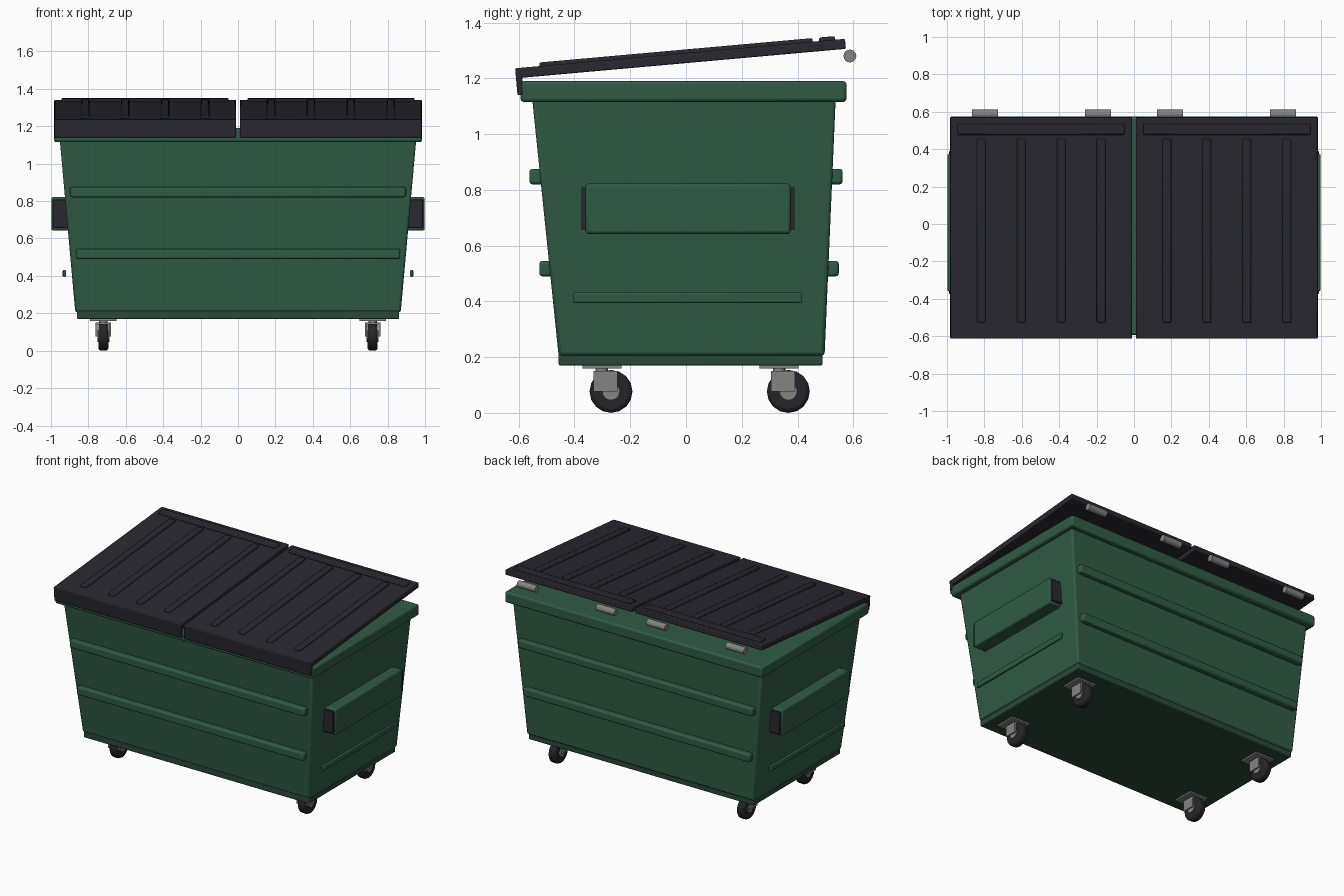
import bpy, bmesh, math
from mathutils import Matrix, Vector

if "Cube" in bpy.data.objects:
    bpy.data.objects.remove(bpy.data.objects["Cube"])


def material(name, rgb):
    m = bpy.data.materials.new(name)
    m.diffuse_color = (*rgb, 1)
    m.use_nodes = True
    m.node_tree.nodes["Principled BSDF"].inputs["Base Color"].default_value = m.diffuse_color
    return m


GREEN = material("bin green", (0.030, 0.105, 0.060))
BASE = material("dark green base", (0.024, 0.066, 0.042))
LID = material("lid charcoal", (0.021, 0.021, 0.029))
RUBBER = material("wheel rubber", (0.018, 0.018, 0.023))
STEEL = material("grey steel", (0.23, 0.23, 0.23))


def finish(name, bm, mat, bevel=0.0, segments=2, matrix=None):
    bmesh.ops.recalc_face_normals(bm, faces=bm.faces[:])
    me = bpy.data.meshes.new(name)
    bm.to_mesh(me)
    bm.free()
    me.materials.append(mat)
    ob = bpy.data.objects.new(name, me)
    bpy.context.collection.objects.link(ob)
    if matrix:
        ob.matrix_world = matrix
    if bevel:
        mod = ob.modifiers.new("bevel", 'BEVEL')
        mod.width, mod.segments = bevel, segments
        mod.limit_method = 'ANGLE'
    bpy.ops.object.select_all(action='DESELECT')
    ob.select_set(True)
    bpy.context.view_layer.objects.active = ob
    bpy.ops.object.shade_smooth_by_angle(angle=math.radians(35))
    return ob


def box(name, lo, hi, mat, bevel=0.0, matrix=None, top=None):
    """Box from corner lo to corner hi; top = (x0, x1, y0, y1) flares the upper face."""
    bm = bmesh.new()
    bmesh.ops.create_cube(bm, size=1)
    for v in bm.verts:
        up = v.co.z > 0
        v.co = Vector([h if c > 0 else l for c, l, h in zip(v.co, lo, hi)])
        if top and up:
            v.co.x = top[0] if v.co.x < 0 else top[1]
            v.co.y = top[2] if v.co.y < 0 else top[3]
    return finish(name, bm, mat, bevel, matrix=matrix)


def cylinder(name, center, r, length, mat, axis='X', sides=16, bevel=0.0):
    bm = bmesh.new()
    bmesh.ops.create_cone(bm, cap_ends=True, segments=sides, radius1=r, radius2=r, depth=length)
    if axis == 'X':
        bmesh.ops.rotate(bm, verts=bm.verts[:], matrix=Matrix.Rotation(math.pi / 2, 3, 'Y'))
    return finish(name, bm, mat, bevel, matrix=Matrix.Translation(center))


# Tapered container, base skirt and top rim
box("container_body", (-0.87, -0.457, 0.205), (0.87, 0.497, 1.13), GREEN, 0.012,
    top=(-0.953, 0.953, -0.552, 0.537))
box("base_skirt", (-0.862, -0.457, 0.17), (0.862, 0.49, 0.215), BASE, 0.006)
box("top_rim", (-0.984, -0.594, 1.115), (0.984, 0.576, 1.19), GREEN, 0.012)

# Horizontal stiffening ribs on front and back
for label, z0, z1, hx, yf, yb in (("upper", 0.82, 0.875, 0.897, -0.562, 0.562),
                                  ("lower", 0.49, 0.545, 0.867, -0.526, 0.548)):
    box(f"front_{label}_rib", (-hx, yf, z0), (hx, yf + 0.06, z1), GREEN, 0.01)
    box(f"back_{label}_rib", (-hx, yb - 0.06, z0), (hx, yb, z1), GREEN, 0.01)

# Fork pockets with dark end caps, and thin side strips
for side, s in (("left", -1), ("right", 1)):
    def side_box(name, x0, x1, y0, y1, z0, z1, mat, bevel):
        xs = sorted((s * x0, s * x1))
        box(f"{side}_{name}", (xs[0], y0, z0), (xs[1], y1, z1), mat, bevel)
    side_box("fork_pocket", 0.895, 0.998, -0.36, 0.375, 0.642, 0.822, GREEN, 0.01)
    side_box("pocket_front_cap", 0.90, 0.988, -0.375, -0.35, 0.657, 0.808, LID, 0.003)
    side_box("pocket_back_cap", 0.90, 0.988, 0.365, 0.39, 0.657, 0.808, LID, 0.003)
    side_box("lower_strip", 0.92, 0.937, -0.404, 0.415, 0.395, 0.432, GREEN, 0.005)

# Two tilted lids, each an L-shaped profile with raised ribs
TILT = math.radians(5.1)
LENGTH = 1.188
for side, s in (("left", -1), ("right", 1)):
    cx = s * 0.4965
    place = Matrix.Translation((cx, -0.613, 1.236)) @ Matrix.Rotation(TILT, 4, 'X')
    bm = bmesh.new()
    profile = [(0, 0), (LENGTH, 0), (LENGTH, -0.036), (0.022, -0.036), (0.022, -0.097), (0, -0.097)]
    face = bm.faces.new([bm.verts.new((-0.486, y, z)) for y, z in profile])
    ext = bmesh.ops.extrude_face_region(bm, geom=[face])
    bmesh.ops.translate(bm, vec=(0.972, 0, 0),
                        verts=[g for g in ext["geom"] if isinstance(g, bmesh.types.BMVert)])
    finish(f"{side}_lid", bm, LID, 0.005, matrix=place)
    for i in range(4):
        x = (i - 1.5) * 0.2135
        box(f"{side}_lid_rib_{i + 1}", (x - 0.023, 0.088, -0.01), (x + 0.023, 1.072, 0.013),
            LID, 0.006, matrix=place)
    box(f"{side}_lid_cross_rib", (-0.447, 1.095, -0.01), (0.447, 1.152, 0.013),
        LID, 0.006, matrix=place)
    # Hinge barrels behind the lid
    for label, hx in (("outer", 0.797), ("inner", 0.193)):
        cylinder(f"{side}_{label}_hinge", (s * hx, 0.588, 1.28), 0.023, 0.14, STEEL)

# Four swivel casters
for end, py in (("front", -0.302), ("back", 0.334)):
    for side, px in (("left", -0.72), ("right", 0.72)):
        n = f"{end}_{side}_caster"
        wy, wz = py + 0.033, 0.077
        box(n + "_plate", (px - 0.07, py - 0.07, 0.16), (px + 0.07, py + 0.07, 0.172), STEEL)
        cylinder(n + "_stem", (px, py, 0.155), 0.022, 0.03, STEEL, axis='Z')
        box(n + "_crown", (px - 0.04, py - 0.029, 0.14), (px + 0.04, py + 0.057, 0.15), STEEL)
        for label, fx in (("a", -0.036), ("b", 0.036)):
            box(f"{n}_fork_{label}", (px + fx - 0.005, py - 0.029, 0.077),
                (px + fx + 0.005, py + 0.057, 0.15), STEEL)
        cylinder(n + "_wheel", (px, wy, wz), 0.077, 0.054, RUBBER, bevel=0.014)
        cylinder(n + "_hub", (px, wy, wz), 0.03, 0.064, STEEL)
